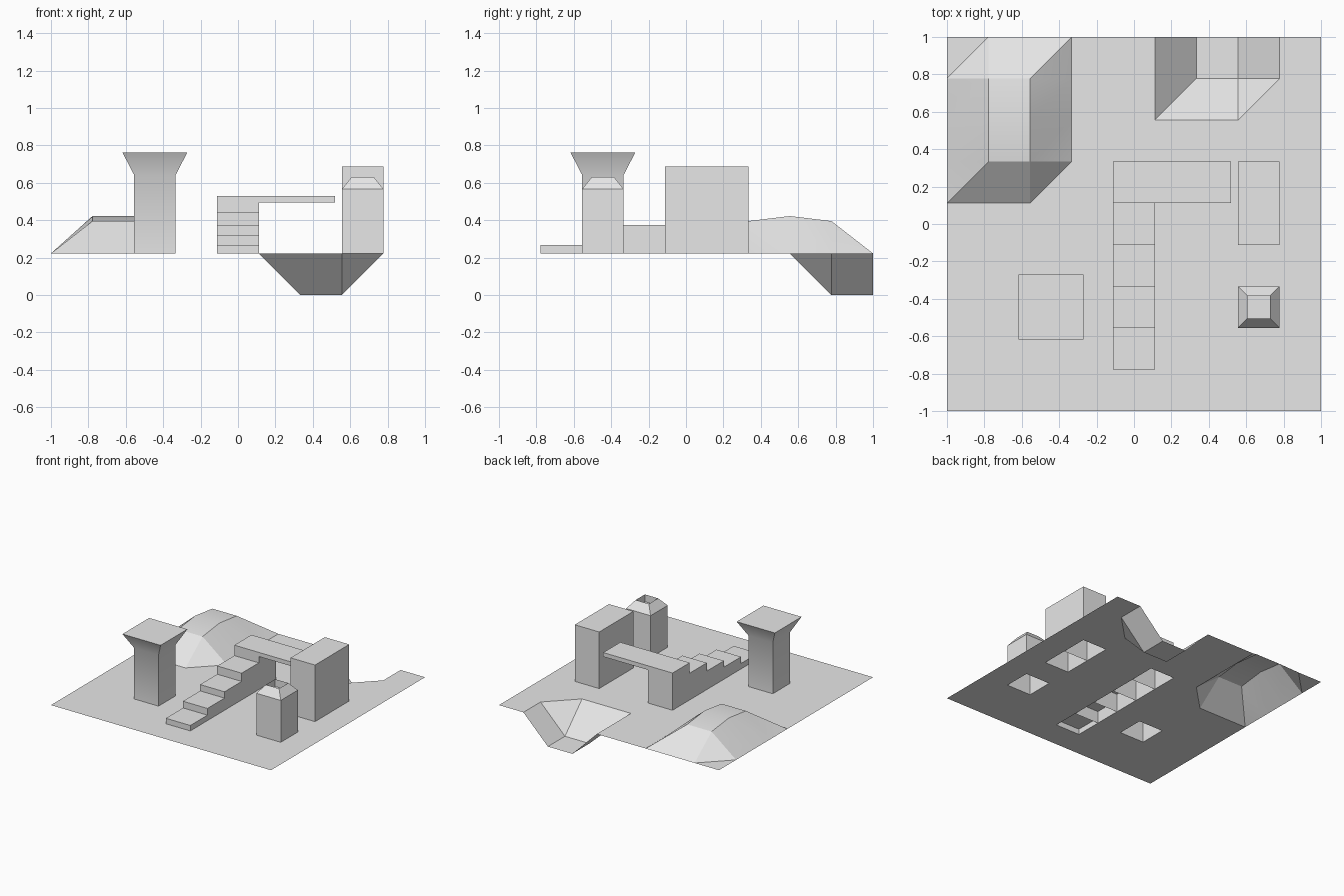
import bpy, bmesh, math
from mathutils import Vector

cube = bpy.data.objects.get("Cube")
if cube:
    bpy.data.objects.remove(cube)

CELLS = 9
STEP = 2 / CELLS
GROUND = 0.222

stone = bpy.data.materials.new("light_grey")
stone.use_nodes = True
stone.diffuse_color = (0.8, 0.8, 0.8, 1)
stone.node_tree.nodes["Principled BSDF"].inputs["Base Color"].default_value = (0.8, 0.8, 0.8, 1)


def finish(bm, name):
    """Turn a bmesh into a named, shaded object."""
    mesh = bpy.data.meshes.new(name)
    bm.to_mesh(mesh)
    bm.free()
    mesh.materials.append(stone)
    obj = bpy.data.objects.new(name, mesh)
    bpy.context.collection.objects.link(obj)
    bpy.ops.object.select_all(action='DESELECT')
    obj.select_set(True)
    bpy.context.view_layer.objects.active = obj
    bpy.ops.object.shade_smooth_by_angle(angle=math.radians(30))


def point(i, j):
    return Vector((-1 + i * STEP, -1 + j * STEP, GROUND))


def cell(bm, i, j):
    corners = [(i, j), (i + 1, j), (i + 1, j + 1), (i, j + 1)]
    return bm.faces.new([bm.verts.new(point(*c)) for c in corners])


def extrude(bm, face, offset, scale=1.0):
    """Replace a face by side walls and a moved, scaled cap."""
    centre = face.calc_center_median()
    old = list(face.verts)
    new = [bm.verts.new(centre + (v.co - centre) * scale + Vector(offset)) for v in old]
    bm.faces.remove(face)
    n = len(old)
    sides = [bm.faces.new((old[k], old[(k + 1) % n], new[(k + 1) % n], new[k])) for k in range(n)]
    return bm.faces.new(new), sides


def column(name, i, j, levels):
    """Stack of extrusions on one cell: (rise, scale) per level."""
    bm = bmesh.new()
    face = cell(bm, i, j)
    for rise, scale in levels:
        face, _ = extrude(bm, face, (0, 0, rise), scale)
    finish(bm, name)


# Ground sheet with a hill, a pit and openings under the buildings
hill = {(i, j): h for i in (1, 2) for j, h in ((6, 0.173), (7, 0.2), (8, 0.173))}
pit = {(i, j): -GROUND for i in (6, 7) for j in (8, 9)}
heights = {**hill, **pit}
openings = {(2, 2), (7, 2), (7, 4), (7, 5)} | {(4, j) for j in range(1, 6)}

bm = bmesh.new()
grid = {}
for i in range(CELLS + 1):
    for j in range(CELLS + 1):
        grid[i, j] = bm.verts.new(point(i, j) + Vector((0, 0, heights.get((i, j), 0))))
for i in range(CELLS):
    for j in range(CELLS):
        if (i, j) in openings:
            continue
        a, b, c, d = grid[i, j], grid[i + 1, j], grid[i + 1, j + 1], grid[i, j + 1]
        zs = [v.co.z for v in (a, b, c, d)]
        if max(zs) - min(zs) > 0.001:
            bm.faces.new((a, b, c))
            bm.faces.new((a, c, d))
        else:
            bm.faces.new((a, b, c, d))
finish(bm, "ground")

# Pillar with a flared head
column("flared_pillar", 2, 2, [(0.42, 1), (0.12, 1.56)])

# Post with a tapered cap and a recess in its top
column("capped_post", 7, 2, [(0.344, 1), (0.064, 0.54), (-0.06, 1)])

# Tower of two cells
bm = bmesh.new()
for j in (4, 5):
    extrude(bm, cell(bm, 7, j), (0, 0, 0.465))
finish(bm, "tower")

# Stairs
bm = bmesh.new()
for j, rise in enumerate((0.045, 0.1, 0.152, 0.22), start=1):
    extrude(bm, cell(bm, 4, j), (0, 0, rise))
finish(bm, "stairs")

# Landing with a slab reaching towards the tower
bm = bmesh.new()
top, _ = extrude(bm, cell(bm, 4, 5), (0, 0, 0.272))
top, sides = extrude(bm, top, (0, 0, 0.034))
extrude(bm, sides[1], (0.408, 0, 0))
finish(bm, "landing_bridge")
